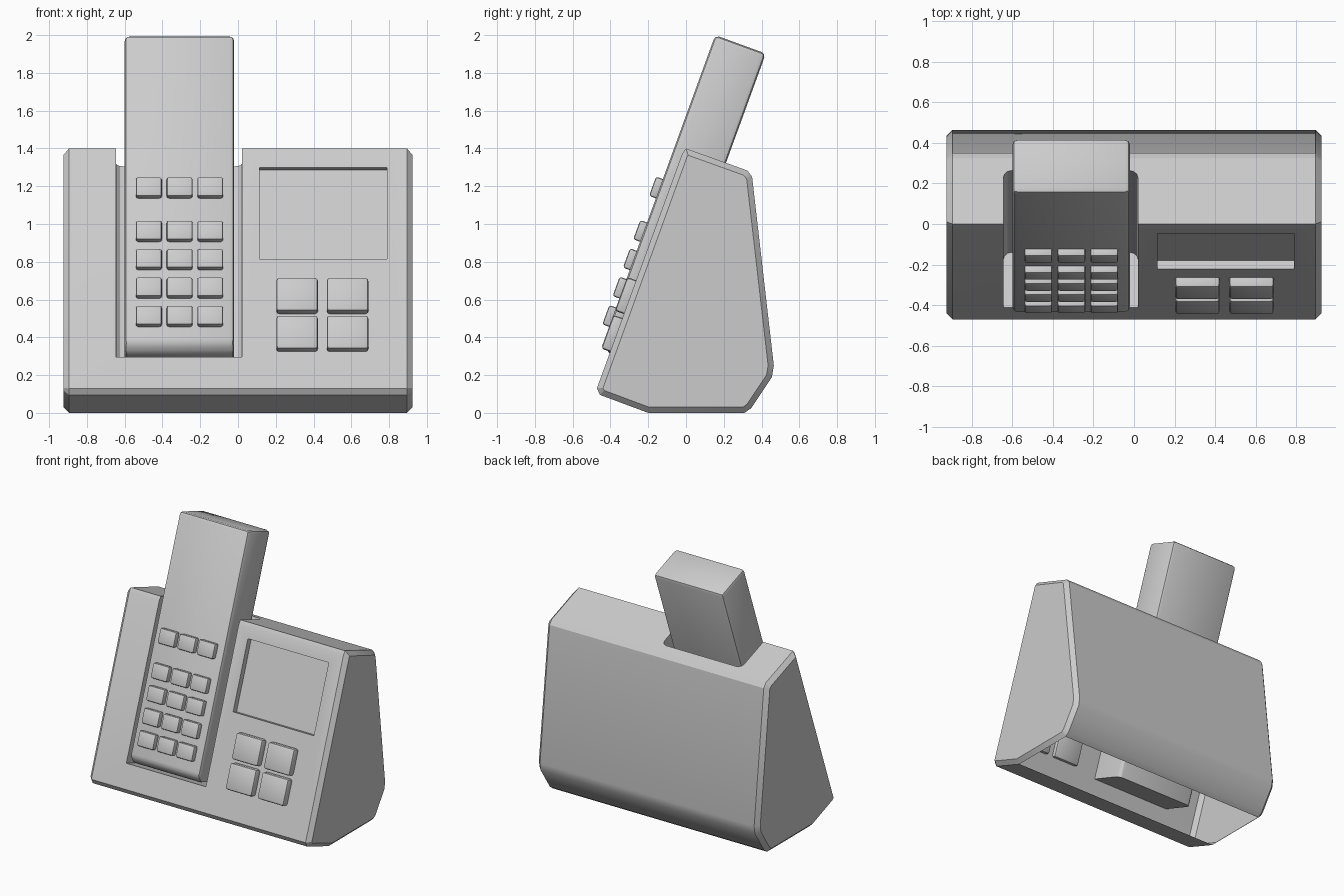
import bpy, bmesh, math
from mathutils import Matrix

if "Cube" in bpy.data.objects:
    bpy.data.objects.remove(bpy.data.objects["Cube"])

# Tilted frame of the front panel: x across, -y out of the panel, z up the slope
TILT = Matrix.Translation((0, -0.52, 0)) @ Matrix.Rotation(math.radians(-20), 4, 'X')
COS = math.cos(math.radians(20))


def prism(name, profile, x0, x1, matrix=None):
    """Extrude a (y, z) profile along x."""
    bm = bmesh.new()
    cap = bm.faces.new([bm.verts.new((x0, y, z)) for y, z in profile])
    ext = bmesh.ops.extrude_face_region(bm, geom=[cap])['geom']
    for v in ext:
        if isinstance(v, bmesh.types.BMVert):
            v.co.x = x1
    bmesh.ops.recalc_face_normals(bm, faces=bm.faces)
    me = bpy.data.meshes.new(name)
    ob = bpy.data.objects.new(name, me)
    bpy.context.collection.objects.link(ob)
    if matrix:
        ob.matrix_world = matrix
    bm.to_mesh(me)
    bm.free()
    return ob


def edit_bevel(ob, pick, width, segments=1):
    bm = bmesh.new()
    bm.from_mesh(ob.data)
    edges = [e for e in bm.edges if pick(e)]
    bmesh.ops.bevel(bm, geom=edges, offset=width, segments=segments,
                    profile=0.5, affect='EDGES')
    bm.to_mesh(ob.data)
    bm.free()


def smooth(ob, angle=30):
    bpy.ops.object.select_all(action='DESELECT')
    ob.select_set(True)
    bpy.context.view_layer.objects.active = ob
    bpy.ops.object.shade_smooth_by_angle(angle=math.radians(angle))


def panel_box(name, x0, x1, w0, w1, u0, u1):
    """Box on the tilted panel; w is height above the panel, u is up the slope."""
    return prism(name, [(-w0, u0), (-w1, u0), (-w1, u1), (-w0, u1)], x0, x1, TILT)


def button(name, x, z, wid, hei, w0, w1, bevel):
    u = (z - 0.342 * w1) / COS
    h = hei / COS / 2
    ob = panel_box(name, x - wid / 2, x + wid / 2, w0, w1, u - h, u + h)
    edit_bevel(ob, lambda e: True, bevel, 2)
    smooth(ob)


def along_x(e):
    return abs(e.verts[0].co.x - e.verts[1].co.x) > 1e-4


def cut(ob, cutter):
    bpy.context.view_layer.update()
    mod = ob.modifiers.new('cut', 'BOOLEAN')
    mod.object = cutter
    mod.operation = 'DIFFERENCE'
    mod.solver = 'EXACT'
    bpy.context.view_layer.objects.active = ob
    bpy.ops.object.modifier_apply(modifier=mod.name)
    bpy.data.objects.remove(cutter)


# Wedge-shaped base with chamfered side rims
base = prism('base', [(-0.472, 0.13), (-0.455, 0.095), (-0.2, 0.0), (0.31, 0.0),
                      (0.345, 0.025), (0.455, 0.19), (0.465, 0.25), (0.35, 1.25),
                      (0.325, 1.283), (0.0, 1.4), (-0.02, 1.373)], -0.925, 0.925)
edit_bevel(base, lambda e: not along_x(e), 0.03)

# Handset pocket, open at the top, with rounded back corners
pocket = panel_box('pocket_cutter', -0.645, 0.02, -0.29, 0.2, 0.315, 1.9)
edit_bevel(pocket, lambda e: all(v.co.y > 0.2 for v in e.verts) and not along_x(e), 0.04, 3)
cut(base, pocket)

# Recessed screen window
cut(base, panel_box('screen_cutter', 0.115, 0.79, -0.045, 0.2, 0.815 / COS, 1.3 / COS))

# Chamfer on the pocket mouth is left crisp; the flat underside is open
bm = bmesh.new()
bm.from_mesh(base.data)
bm.normal_update()
under = [f for f in bm.faces if f.normal.z < -0.99 and f.calc_center_median().z < 0.01]
bmesh.ops.delete(bm, geom=under, context='FACES')
bm.to_mesh(base.data)
bm.free()
smooth(base, 25)

# Handset resting in the pocket, bottom front edge cut at a slant
handset = prism('handset', [(-0.05, 0.375), (0.0, 0.33), (0.235, 0.33),
                            (0.235, 2.11), (-0.05, 2.11)], -0.6, -0.02, TILT)
edit_bevel(handset, lambda e: True, 0.024, 2)
smooth(handset)

# Handset keypad: one function row and four number rows
for r, z in enumerate((1.2, 0.97, 0.82, 0.67, 0.52)):
    for c, x in enumerate((-0.472, -0.309, -0.147)):
        button(f'handset_key_{r}_{c}', x, z, 0.137, 0.102, 0.03, 0.088, 0.012)

# Four large base buttons, reaching through the thin front panel
for r, z in enumerate((0.63, 0.43)):
    for c, x in enumerate((0.313, 0.58)):
        button(f'base_button_{r}_{c}', x, z, 0.22, 0.178, -0.03, 0.05, 0.016)
